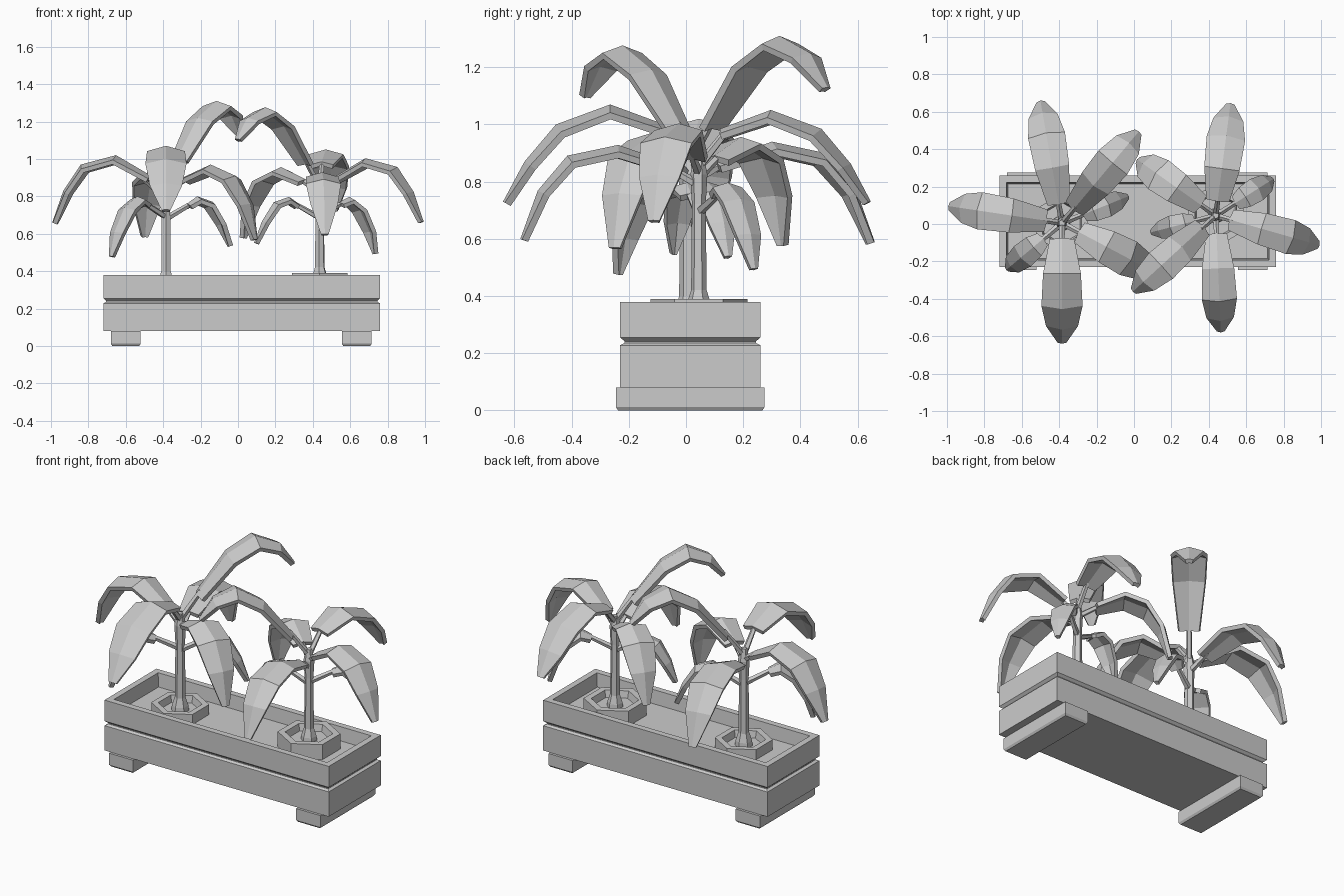
import bpy, bmesh, math
from mathutils import Vector, Matrix

cube = bpy.data.objects.get("Cube")
if cube:
    bpy.data.objects.remove(cube, do_unlink=True)

grey = bpy.data.materials.new("plain_grey")
grey.use_nodes = True
colour = (0.6, 0.6, 0.6, 1)
grey.diffuse_color = colour
grey.node_tree.nodes["Principled BSDF"].inputs["Base Color"].default_value = colour


def finish(bm, name, matrix=None):
    mesh = bpy.data.meshes.new(name)
    bm.to_mesh(mesh)
    bm.free()
    mesh.materials.append(grey)
    obj = bpy.data.objects.new(name, mesh)
    bpy.context.collection.objects.link(obj)
    if matrix:
        obj.matrix_world = matrix
    return obj


def loft(name, rings, matrix=None):
    """Skin a stack of closed rings and cap both ends."""
    bm = bmesh.new()
    rows = [[bm.verts.new(p) for p in ring] for ring in rings]
    for low, high in zip(rows, rows[1:]):
        for i in range(len(low)):
            j = (i + 1) % len(low)
            bm.faces.new((low[i], low[j], high[j], high[i]))
    bm.faces.new(rows[0][::-1])
    bm.faces.new(rows[-1])
    bmesh.ops.recalc_face_normals(bm, faces=bm.faces[:])
    return finish(bm, name, matrix)


def rectangle(x0, x1, y0, y1, inset, z):
    a, b, c, d = x0 + inset, x1 - inset, y0 + inset, y1 - inset
    return [(a, c, z), (b, c, z), (b, d, z), (a, d, z)]


def polygon(radius, z, x=0, y=0, sides=6):
    turn = math.pi / 2
    return [(x + radius * math.cos(turn + i * math.tau / sides),
             y + radius * math.sin(turn + i * math.tau / sides), z) for i in range(sides)]


# Planter trough: grooved walls, rim and sunken soil
trough = [(0, 0.08), (0, 0.228), (0.015, 0.236), (0.015, 0.242),
          (0, 0.255), (0, 0.38), (0.037, 0.38), (0.045, 0.30)]
loft("planter_trough", [rectangle(-0.72, 0.76, -0.23, 0.26, i, z) for i, z in trough])

# Two cross feet with chamfered lower edges
for name, x in (("right_foot", -0.68), ("left_foot", 0.555)):
    loft(name, [rectangle(x, x + 0.16, -0.245, 0.275, i, z)
                for i, z in ((0.008, 0), (0, 0.012), (0, 0.08))])


def leaf(name, angle, half_width, path, matrix):
    """Arched folded blade following (radius, height) points, plus its stalk."""
    a = math.radians(angle)
    out = Vector((math.cos(a), math.sin(a), 0))
    side = Vector((-out.y, out.x, 0))
    up = Vector((0, 0, 1))
    points = [out * r + up * z for r, z in path]
    bm = bmesh.new()
    rows = []
    for i, (p, w) in enumerate(zip(points, (0.6, 0.92, 1, 0.78, 0.22))):
        along = points[min(i + 1, len(points) - 1)] - points[max(i - 1, 0)]
        normal = along.normalized().cross(side)
        half = half_width * w
        edge = p - normal * half * 0.28
        rows.append([bm.verts.new(v) for v in (edge + side * half, p, edge - side * half)])
    for r, s in zip(rows, rows[1:]):
        for k in range(2):
            bm.faces.new((r[k], r[k + 1], s[k + 1], s[k]))
    blade = finish(bm, name + "_blade", matrix)
    solid = blade.modifiers.new("thickness", "SOLIDIFY")
    solid.thickness = 0.025
    solid.offset = -1

    # Stalk runs from the stem to just inside the blade
    end = points[0].lerp(points[1], 0.15) - up * 0.015
    start = up * min(0.86, points[0].z - 0.08)
    axis = end - start
    bm = bmesh.new()
    bmesh.ops.create_cone(bm, cap_ends=True, segments=5, radius1=0.018, radius2=0.014,
                          depth=axis.length)
    bm.transform(Matrix.Translation((start + end) / 2) @
                 axis.to_track_quat("Z", "Y").to_matrix().to_4x4())
    finish(bm, name + "_stalk", matrix)


# Leaves: name, direction, half width, arch of the midrib
leaves = [
    ("outer_leaf", 171.5, 0.1, [(0.08, 0.91), (0.27, 1.02), (0.46, 0.97), (0.555, 0.83), (0.615, 0.66)]),
    ("back_leaf", 100, 0.1, [(0.1, 0.87), (0.3, 0.94), (0.49, 0.9), (0.6, 0.77), (0.665, 0.59)]),
    ("front_leaf", -90, 0.11, [(0.08, 1.0), (0.27, 1.07), (0.46, 1.0), (0.57, 0.87), (0.645, 0.73)]),
    ("tall_leaf", 50, 0.1, [(0.09, 1.0), (0.26, 1.22), (0.42, 1.31), (0.56, 1.25), (0.64, 1.13)]),
    ("inner_leaf", -28, 0.1, [(0.1, 0.9), (0.27, 0.97), (0.42, 0.91), (0.51, 0.76), (0.55, 0.57)]),
    ("low_outer_leaf", 220, 0.07, [(0.13, 0.77), (0.2, 0.8), (0.29, 0.74), (0.36, 0.61), (0.39, 0.48)]),
    ("low_inner_leaf", 22, 0.065, [(0.12, 0.76), (0.18, 0.8), (0.27, 0.77), (0.34, 0.66), (0.385, 0.54)]),
]
stem = [(0.05, 0.30), (0.045, 0.35), (0.029, 0.40), (0.026, 0.72), (0.032, 0.83), (0.018, 0.9)]


def plant(prefix, x, y, lift, turn, scale, pot_radius, pot_top):
    matrix = (Matrix.Translation((x, y, lift)) @ Matrix.Rotation(math.radians(turn), 4, "Z")
              @ Matrix.Scale(scale, 4))
    # Hexagonal collar with a sunken middle
    collar = [(1, 0.29), (1, pot_top), (0.76, pot_top), (0.7, pot_top - 0.04)]
    loft(prefix + "_pot", [polygon(pot_radius * f, z, x, y) for f, z in collar])
    loft(prefix + "_stem", [polygon(r, z) for r, z in stem], matrix)
    for name, angle, width, path in leaves:
        leaf(prefix + "_" + name, angle, width, path, matrix)


plant("right_plant", -0.385, 0.005, 0, 0, 1, 0.157, 0.36)
plant("left_plant", 0.437, 0.045, 0.045, 172.5, 0.94, 0.17, 0.39)
